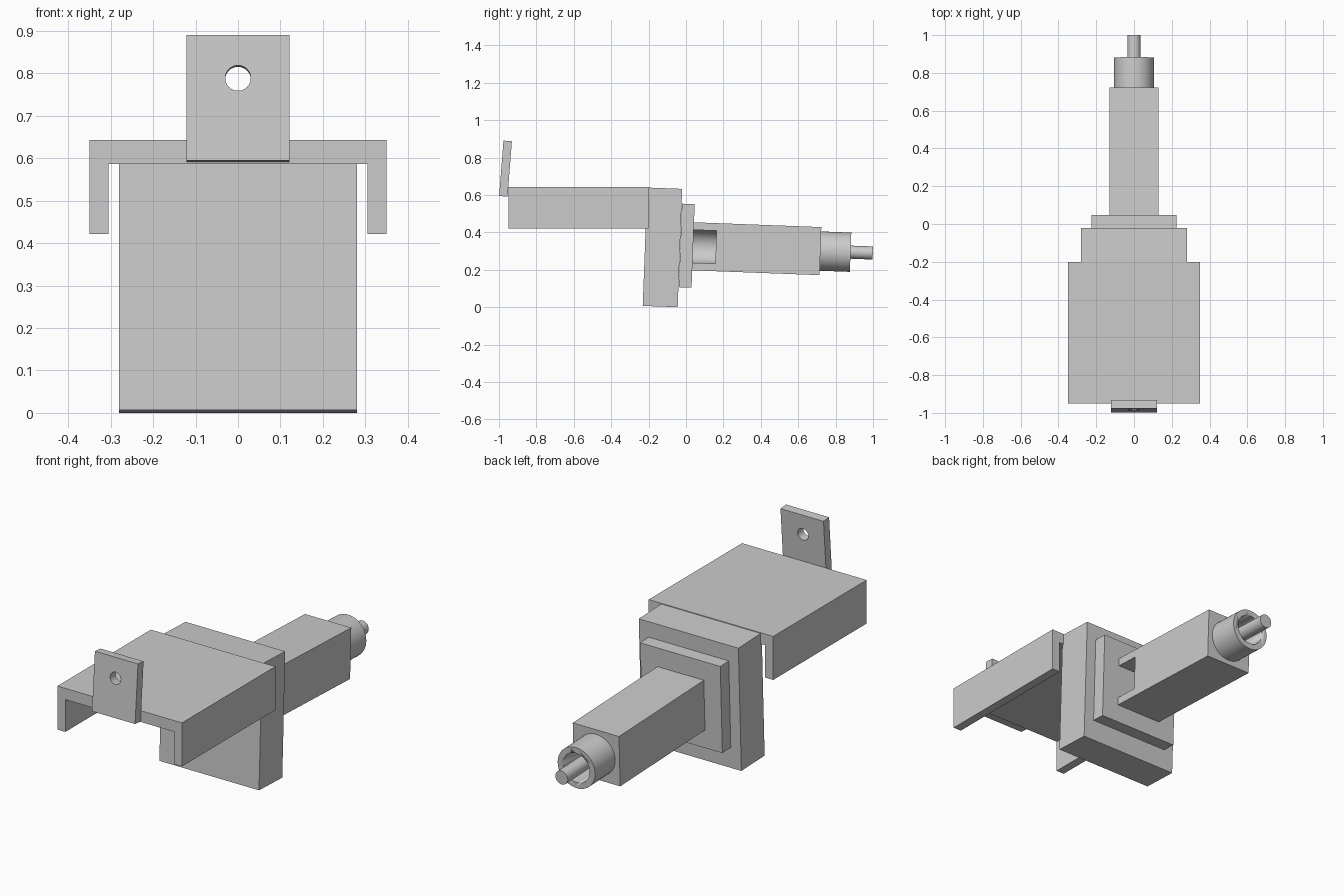
import bpy, bmesh
from math import radians, pi
from mathutils import Matrix, Vector

if "Cube" in bpy.data.objects:
    bpy.data.objects.remove(bpy.data.objects["Cube"])

TILT = radians(-2.15)   # shared lean of the rear assembly


def finish(name, bm, loc, tilt):
    bmesh.ops.recalc_face_normals(bm, faces=bm.faces[:])
    mesh = bpy.data.meshes.new(name)
    bm.to_mesh(mesh)
    bm.free()
    ob = bpy.data.objects.new(name, mesh)
    ob.matrix_world = Matrix.Translation(loc) @ Matrix.Rotation(tilt, 4, 'X')
    bpy.context.collection.objects.link(ob)
    return ob


def box(name, loc, size, tilt=TILT):
    bm = bmesh.new()
    bmesh.ops.create_cube(bm, size=1)
    bmesh.ops.scale(bm, vec=size, verts=bm.verts)
    return finish(name, bm, Vector(loc), tilt)


def rod(name, loc, radius, length, tilt=TILT):
    bm = bmesh.new()
    bmesh.ops.create_cone(bm, cap_ends=True, segments=48, radius1=radius,
                          radius2=radius, depth=length,
                          matrix=Matrix.Rotation(pi / 2, 4, 'X'))
    ob = finish(name, bm, Vector(loc), tilt)
    smooth(ob)
    return ob


def smooth(ob):
    bpy.ops.object.select_all(action='DESELECT')
    ob.select_set(True)
    bpy.context.view_layer.objects.active = ob
    bpy.ops.object.shade_smooth_by_angle(angle=radians(30))


def cut(ob, cutter):
    cutter.hide_render = True
    cutter.hide_viewport = True
    cutter.display_type = 'WIRE'
    mod = ob.modifiers.new("cut", 'BOOLEAN')
    mod.operation = 'DIFFERENCE'
    mod.solver = 'EXACT'
    mod.object = cutter


# Front channel: downward U profile extruded along y
half = [(0.35, 0.643), (0.35, 0.422), (0.305, 0.422), (0.305, 0.586)]
outline = half + [(-x, z) for x, z in reversed(half)]
bm = bmesh.new()
face = bm.faces.new([bm.verts.new((x, -0.95, z)) for x, z in outline])
ext = bmesh.ops.extrude_face_region(bm, geom=[face])
bmesh.ops.translate(bm, vec=(0, 0.75, 0),
                    verts=[v for v in ext['geom'] if isinstance(v, bmesh.types.BMVert)])
finish("channel_bracket", bm, Vector((0, 0, 0)), 0)

# Leaning tab with hole
LEAN = radians(-4.5)
tab = box("hanging_tab", (0, -0.965, 0.741), (0.242, 0.045, 0.297), LEAN)
cut(tab, rod("tab_hole_cutter", (0, -0.961, 0.787), 0.03, 0.2, LEAN))

# Upright block and mounting plate
box("upright_block", (0, -0.126, 0.320), (0.56, 0.187, 0.633))
box("mounting_plate", (0, 0.004, 0.329), (0.45, 0.068, 0.447))

# Body with a side window opening into a round pocket
body = box("body", (0, 0.374, 0.313), (0.26, 0.69, 0.257))
cut(body, box("window_cutter", (0.1, 0.06, 0.325), (0.2, 0.2, 0.176)))
cut(body, rod("pocket_cutter", (0, 0.06, 0.325), 0.09, 0.2))

# Round socket and central pin
socket = rod("socket", (0, 0.79, 0.2975), 0.105, 0.18)
cut(socket, rod("socket_bore_cutter", (0, 0.85, 0.2955), 0.075, 0.22))
rod("pin", (0, 0.85, 0.2955), 0.035, 0.298)
